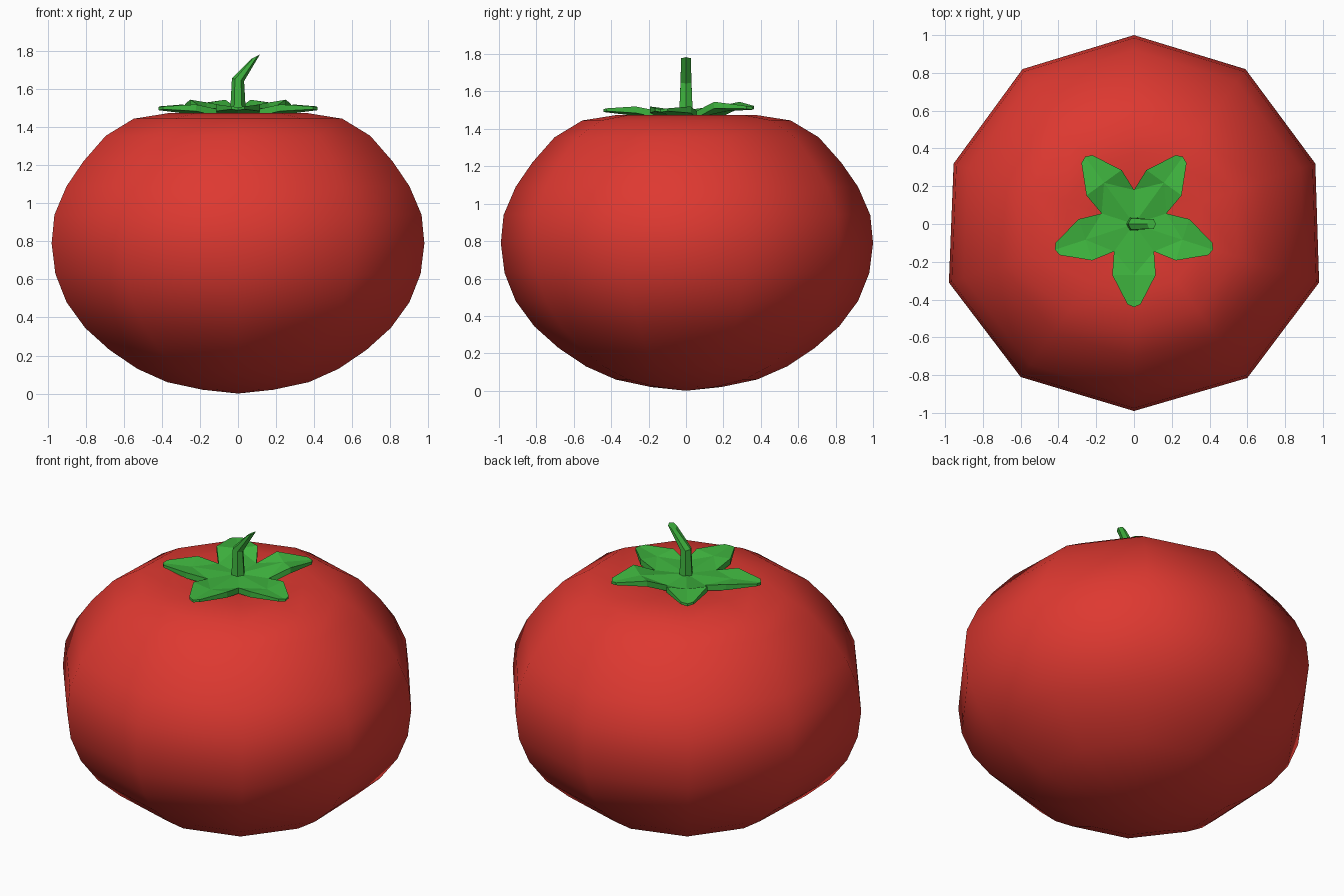
import bpy, bmesh, math
from mathutils import Vector

if "Cube" in bpy.data.objects:
    bpy.data.objects.remove(bpy.data.objects["Cube"])


def material(name, rgb):
    m = bpy.data.materials.new(name)
    m.diffuse_color = (*rgb, 1)
    m.use_nodes = True
    m.node_tree.nodes["Principled BSDF"].inputs["Base Color"].default_value = m.diffuse_color
    return m


def make_object(name, bm, mat, smooth=False):
    bmesh.ops.recalc_face_normals(bm, faces=bm.faces)
    for f in bm.faces:
        f.smooth = smooth
    me = bpy.data.meshes.new(name)
    bm.to_mesh(me)
    bm.free()
    me.materials.append(mat)
    ob = bpy.data.objects.new(name, me)
    bpy.context.collection.objects.link(ob)
    return ob


def skin(bm, rings):
    """Join successive vertex rings with quads."""
    n = len(rings[0])
    for a, b in zip(rings, rings[1:]):
        for i in range(n):
            j = (i + 1) % n
            bm.faces.new((a[i], a[j], b[j], b[i]))


red = material("tomato red", (0.73, 0.04, 0.03))
green = material("leaf green", (0.05, 0.47, 0.05))

# Fruit: ten-sided, smooth, slightly irregular outline with a dimpled top
outline = [(0, 1), (-.59, .82), (-.955, .32), (-.98, -.31), (-.6, -.81),
           (0, -.99), (.6, -.815), (.98, -.31), (.96, .32), (.59, .82)]
profile = [(.19, .02), (.38, .06), (.54, .13), (.69, .23), (.82, .345),
           (.92, .48), (.98, .63), (1, .79), (.985, .94), (.92, 1.09),
           (.83, 1.22), (.71, 1.355), (.56, 1.445), (.37, 1.475), (.18, 1.455)]
bm = bmesh.new()
rings = [[bm.verts.new((x * r, y * r, z)) for x, y in outline] for r, z in profile]
skin(bm, rings)
for ring, z in ((rings[0], .0), (rings[-1], 1.44)):
    pole = bm.verts.new((0, 0, z))
    for i in range(10):
        bm.faces.new((ring[i], ring[(i + 1) % 10], pole))
make_object("fruit", bm, red, smooth=True)

# Calyx: five folded leaves sharing a centre, with thickness
bm = bmesh.new()
centre = bm.verts.new((0, 0, 1.5))
angles = [math.radians(-90 + 72 * k) for k in range(5)]
notches = [bm.verts.new((.18 * math.cos(a - math.pi / 5),
                         .18 * math.sin(a - math.pi / 5), 1.495)) for a in angles]
for k, a in enumerate(angles):
    d = Vector((math.cos(a), math.sin(a), 0))
    s = Vector((-d.y, d.x, 0))
    lift = .025 if d.y > .5 else 0

    def point(along, side, z):
        return bm.verts.new(d * along + s * side + Vector((0, 0, z)))

    right, left = notches[k], notches[(k + 1) % 5]
    mid = point(.27, 0, 1.505 + lift)
    wing_r, wing_l = point(.27, -.115, 1.52 + lift), point(.27, .115, 1.52 + lift)
    tip_r, tip_l = point(.425, -.035, 1.51 + lift / 2), point(.425, .035, 1.51 + lift / 2)
    tip = point(.44, 0, 1.505 + lift / 2)
    for f in ((centre, right, mid), (centre, mid, left), (right, wing_r, mid),
              (mid, wing_l, left), (wing_r, tip_r, tip, mid), (mid, tip, tip_l, wing_l)):
        bm.faces.new(f)
bottom = bmesh.ops.extrude_face_region(bm, geom=bm.faces[:])["geom"]
for v in bottom:
    if isinstance(v, bmesh.types.BMVert):
        r = v.co.xy.length
        v.co.z -= .035 if r < .3 else .015
make_object("calyx", bm, green)

# Stem: six-sided tube bending to +x
bm = bmesh.new()
path = [(0, 1.47, .042, 0), (0, 1.65, .034, 20), (.093, 1.772, .03, 40)]
rings = []
for cx, cz, r, tilt in path:
    t = math.radians(tilt)
    rings.append([bm.verts.new((cx + r * math.cos(q) * math.cos(t), r * math.sin(q),
                                cz - r * math.cos(q) * math.sin(t) * (.6 if tilt < 30 else -.6)))
                  for q in (math.radians(60 * i) for i in range(6))])
skin(bm, rings)
bm.faces.new(rings[0])
bm.faces.new(rings[-1])
make_object("stem", bm, green)
